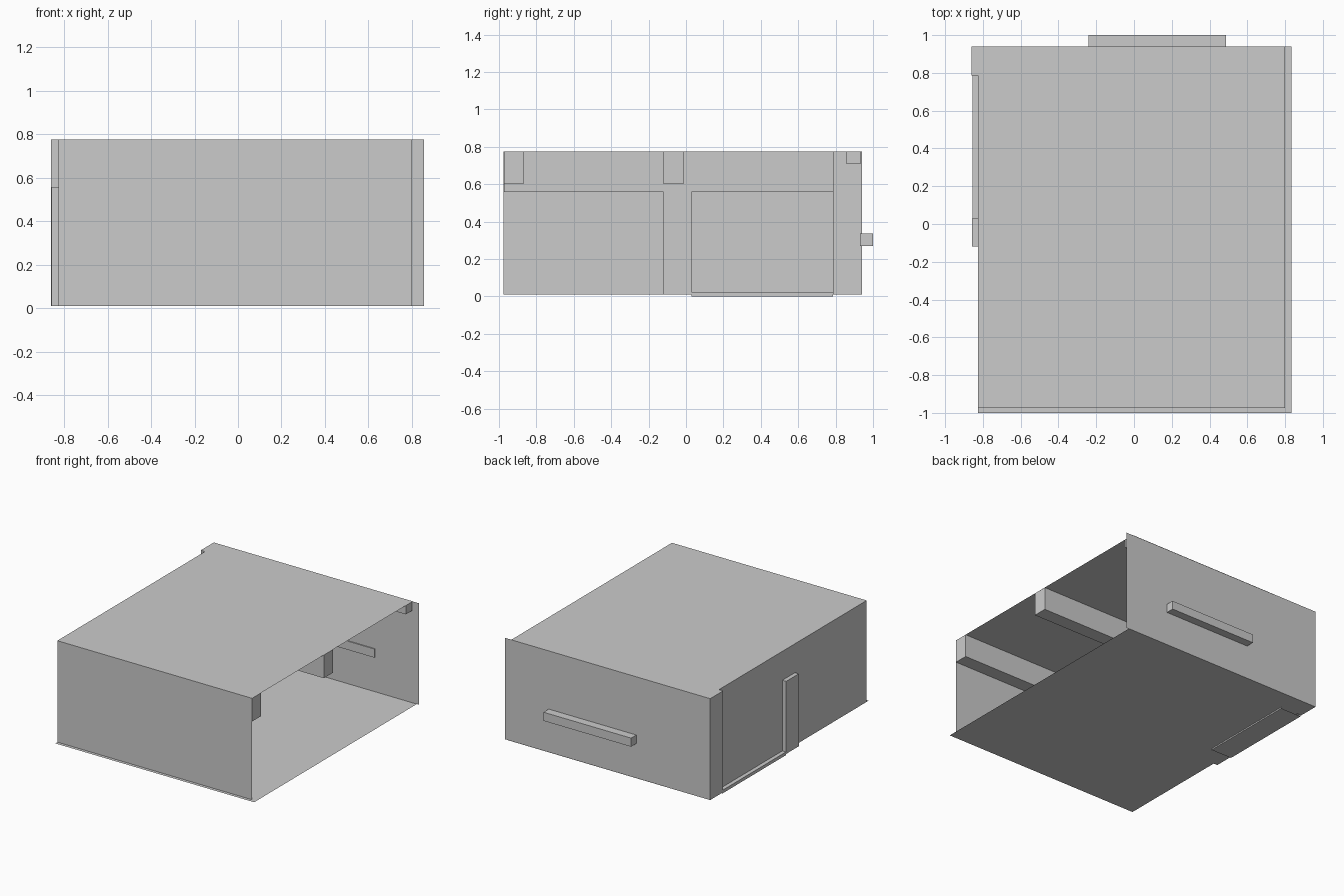
import bpy, bmesh

if "Cube" in bpy.data.objects:
    bpy.data.objects.remove(bpy.data.objects["Cube"])

Z0, Z1 = 0.01, 0.775          # floor and roof levels
TOP = Z1 - 0.0005             # beams tuck just under the roof


def make(name, verts, faces):
    mesh = bpy.data.meshes.new(name)
    mesh.from_pydata(verts, [], faces)
    ob = bpy.data.objects.new(name, mesh)
    bpy.context.collection.objects.link(ob)
    return ob


def box(name, x, y, z, skip=()):
    """Box from (min, max) ranges; skip drops sides by outward normal."""
    bm = bmesh.new()
    bmesh.ops.create_cube(bm, size=1)
    bm.normal_update()
    drop = [f for f in bm.faces if tuple(round(c) for c in f.normal) in skip]
    bmesh.ops.delete(bm, geom=drop, context='FACES')
    for v in bm.verts:
        v.co = [r[0] if c < 0 else r[1] for c, r in zip(v.co, (x, y, z))]
    mesh = bpy.data.meshes.new(name)
    bm.to_mesh(mesh)
    bm.free()
    ob = bpy.data.objects.new(name, mesh)
    bpy.context.collection.objects.link(ob)
    return ob


def level(name, x, y, z):
    return make(name, [(x[0], y[0], z), (x[1], y[0], z),
                       (x[1], y[1], z), (x[0], y[1], z)], [(0, 1, 2, 3)])


def wall_x(name, x, y, z):
    # Thin wall running along x
    return make(name, [(x[0], y, z[0]), (x[1], y, z[0]),
                       (x[1], y, z[1]), (x[0], y, z[1])], [(0, 1, 2, 3)])


# Thin sheets: floor, roof and three walls (right side stays open)
level("floor", (-0.825, 0.835), (-1.0, 0.94), Z0)
level("roof", (-0.825, 0.80), (-0.975, 0.94), Z1)
wall_x("front_wall", (-0.825, 0.80), -0.975, (Z0, Z1))
wall_x("back_wall", (-0.48, 0.855), 0.938, (Z0, Z1))
make("left_wall", [(-0.825, -0.975, Z0), (-0.825, 0.94, Z0),
                   (-0.825, 0.94, Z1), (-0.825, -0.975, Z1)], [(0, 3, 2, 1)])

# Left side frame: posts, header and sill between the posts
box("corner_post", (-0.86, -0.48), (0.785, 0.94), (Z0, Z1))
box("middle_post", (-0.857, -0.68), (-0.12, 0.03), (Z0, 0.557))
box("header_beam", (-0.824, -0.68), (-0.974, 0.785), (0.557, TOP))
box("sill", (-0.855, -0.68), (0.03, 0.785), (0.0, 0.024),
    skip=[(0, 1, 0), (0, -1, 0)])

# Ceiling beams spanning to the open side
for name, y, z in (("front_ceiling_beam", (-0.974, -0.87), 0.60),
                   ("middle_ceiling_beam", (-0.12, -0.013), 0.60),
                   ("back_ceiling_beam", (0.857, 0.932), 0.708)):
    box(name, (-0.68, 0.80), y, (z, TOP))

# Ledge on the back wall, poking slightly inside
box("back_ledge", (-0.242, 0.488), (0.93, 1.0), (0.27, 0.335))
